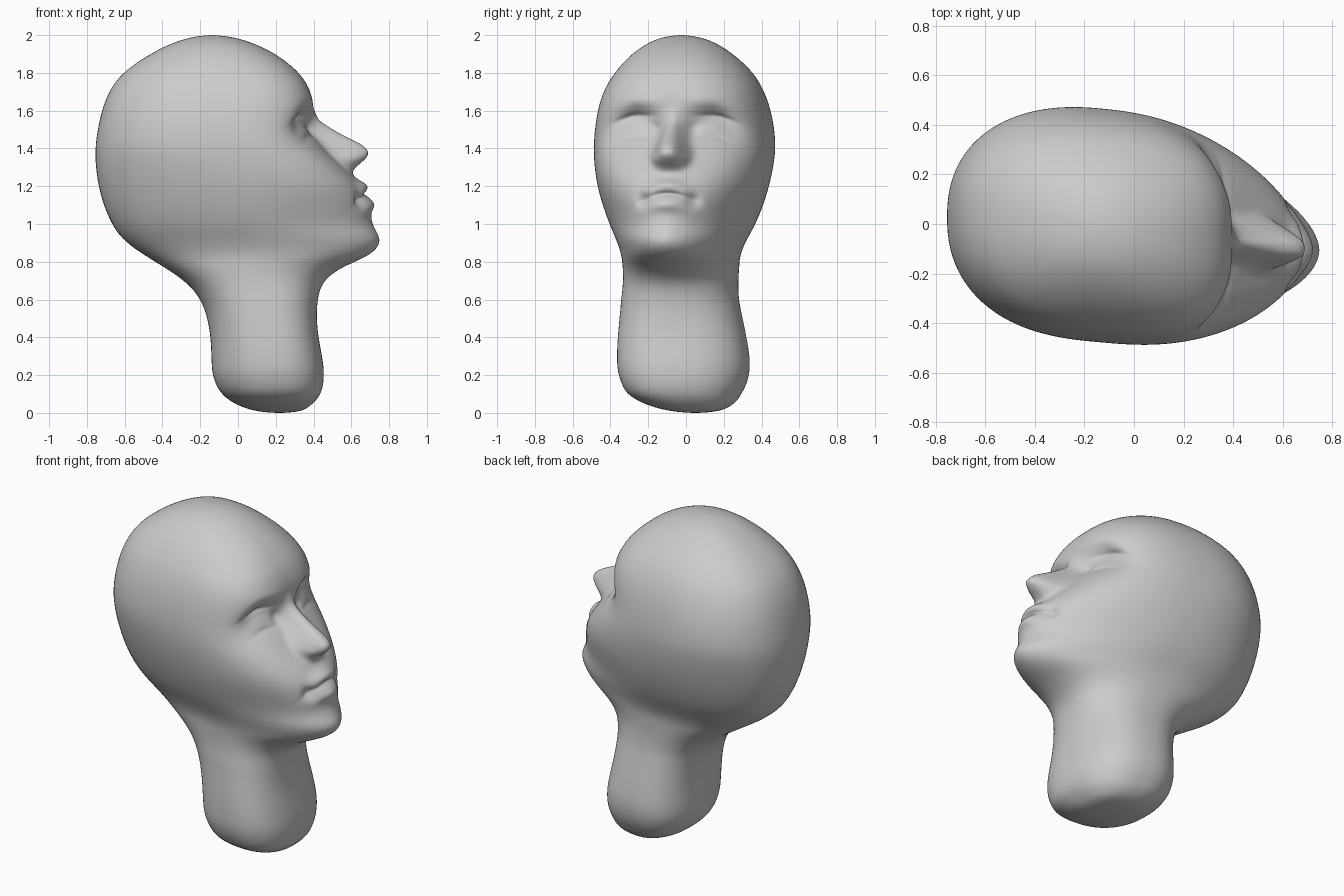
import bpy, bmesh
from math import sin, cos, pi, exp

if "Cube" in bpy.data.objects:
    bpy.data.objects.remove(bpy.data.objects["Cube"])

# Head levels, top to bottom: z, back x, front x, half width
LEVELS = [
    (2.00, -.14, -.14, 0), (1.992, -.225, -.045, .08), (1.965, -.33, .06, .165),
    (1.90, -.465, .20, .265), (1.80, -.61, .325, .362), (1.70, -.682, .385, .418),
    (1.60, -.72, .40, .45), (1.50, -.742, .41, .467), (1.40, -.755, .46, .473),
    (1.30, -.752, .565, .464), (1.20, -.737, .655, .445), (1.10, -.71, .70, .417),
    (1.00, -.667, .707, .378), (.93, -.618, .752, .343), (.87, -.547, .735, .317),
    (.82, -.47, .665, .305), (.77, -.39, .55, .302), (.70, -.285, .455, .30),
    (.60, -.195, .42, .307), (.45, -.15, .418, .33), (.30, -.14, .445, .348),
    (.20, -.135, .456, .342), (.10, -.09, .44, .302), (.04, 0, .385, .22),
    (.008, .10, .33, .12), (0, .22, .22, 0)]
SHAPE = [(0, 2.4), (.4, 2.5), (.7, 2.2), (.85, 1.8), (1.1, 1.85), (1.3, 2.35), (1.42, 2.75), (1.7, 2.8), (2, 2)]
SHIFT = [(0, .10), (.04, .06), (.1, .03), (.3, .022), (.6, 0), (1.4, 0), (1.8, -.005), (2, -.02)]
NOSE = [(1.25, 0), (1.28, .02), (1.31, .08), (1.34, .15), (1.375, .21), (1.41, .215),
        (1.43, .195), (1.49, .105), (1.55, .025), (1.62, 0)]
STEPS, COLS, YAW = 14, 192, -.12


def linear(table, v):
    for (a, p), (b, q) in zip(table, table[1:]):
        if a <= v <= b:
            return p + (q - p) * (v - a) / (b - a)
    return table[0][1] if v < table[0][0] else table[-1][1]


def lookup(table, v, soft):
    """Table value averaged over a small height range."""
    return sum(linear(table, v + soft * (i - 4) / 4) * (5 - abs(i - 4)) for i in range(9)) / 25


def spline(a, b, c, d, t):
    return tuple(.5 * (2 * q + (r - p) * t + (2 * p - 5 * q + 4 * r - s) * t * t
                       + (3 * q - p - 3 * r + s) * t ** 3) for p, q, r, s in zip(a, b, c, d))


def turn(x):
    """Sideways shift that turns the face toward -y."""
    t = x + .2
    return YAW * (.65 * t + .35 * (t * t + .04) ** .5 - .07)


def bump(s, z, s0, z0, ws, wz, amp):
    return amp * exp(-((s - s0) / ws) ** 2 - ((z - z0) / wz) ** 2)


def face(s, z, nose):
    """Forward displacement of the face at side offset s and height z."""
    a = abs(s)
    # nose ridge, rounder and wider toward the tip
    k = max(0, min(1, (1.52 - z) / .13))
    d = nose * exp(-(a / (.046 + .032 * k)) ** (2.1 + .9 * k))
    d += bump(a, z, .08, 1.35, .03, .035, .03)
    # brow, eye socket, eyeball, lid lines, inner corner
    zb = z + .9 * max(0, a - .2) ** 1.5
    d += bump(a, zb, .17, 1.65, .12, .04, .008)
    d += bump(a, zb, .215, 1.53, .12, .08, -.09)
    d += bump(a, zb, .215, 1.515, .085, .05, .042)
    d += bump(a, zb, .225, 1.575, .09, .014, -.014)
    d += bump(a, zb, .215, 1.462, .09, .012, -.007)
    d += bump(a, z, .10, 1.50, .035, .04, -.02)
    # lips, mouth line, corners, groove above the chin
    zm = z + 2 * a * a
    d += bump(s, zm, 0, 1.205, .10, .032, .034)
    d += bump(s, zm, 0, 1.105, .09, .036, .026)
    d += bump(s, zm, 0, 1.160, .12, .012, -.016)
    d += bump(a, z, .135, 1.13, .035, .04, -.026)
    return d


# Interpolated level rings, mirrored past each pole for a round cap
def ghost(l):
    return (l[0], l[2], l[1], -l[3])


keys = [ghost(LEVELS[1])] + LEVELS + [ghost(LEVELS[-2])]
raw = []
for i in range(1, len(keys) - 2):
    raw += [spline(*keys[i - 1:i + 3], k / STEPS) for k in range(STEPS)]
raw.append(LEVELS[-1])
# Even out the rings so no bands show
for _ in range(3):
    out = []
    for i in range(len(raw)):
        m = min(i, len(raw) - 1 - i, 5)
        out.append(tuple(sum(c) / (2 * m + 1) for c in zip(*raw[i - m:i + m + 1])))
    raw = out
rings = raw[1:-1]

bm = bmesh.new()


def pole(l):
    return bm.verts.new((l[1], lookup(SHIFT, l[0], .01) + turn(l[1]), l[0]))


top, bottom = pole(LEVELS[0]), pole(LEVELS[-1])
rows = []
for z, xb, xf, h in rings:
    mid, half = (xb + xf) / 2, max((xf - xb) / 2, 1e-4)
    h = max(h, 1e-4)
    shape, shift, nose = lookup(SHAPE, z, .1), lookup(SHIFT, z, .03), lookup(NOSE, z, .025)
    row = []
    for j in range(COLS):
        u = 2 * pi * j / COLS
        th = u - .5 * sin(u)
        c, s = cos(th), sin(th)
        n = shape if c > 0 else 2.32
        r = (abs(c / half) ** n + abs(s / h) ** n) ** (-1 / n)
        x, y = mid + r * c, r * s
        if c > 0:
            x += face(y, z, nose) * min(1, c * 3)
        row.append(bm.verts.new((x, y + shift + turn(x), z)))
    rows.append(row)

for j in range(COLS):
    k = (j + 1) % COLS
    bm.faces.new((top, rows[0][j], rows[0][k]))
    bm.faces.new((bottom, rows[-1][k], rows[-1][j]))
    for a, b in zip(rows, rows[1:]):
        bm.faces.new((a[j], b[j], b[k], a[k]))
bmesh.ops.recalc_face_normals(bm, faces=bm.faces[:])
for f in bm.faces:
    f.smooth = True
mesh = bpy.data.meshes.new("head")
bm.to_mesh(mesh)
bm.free()
head = bpy.data.objects.new("head", mesh)
bpy.context.collection.objects.link(head)
